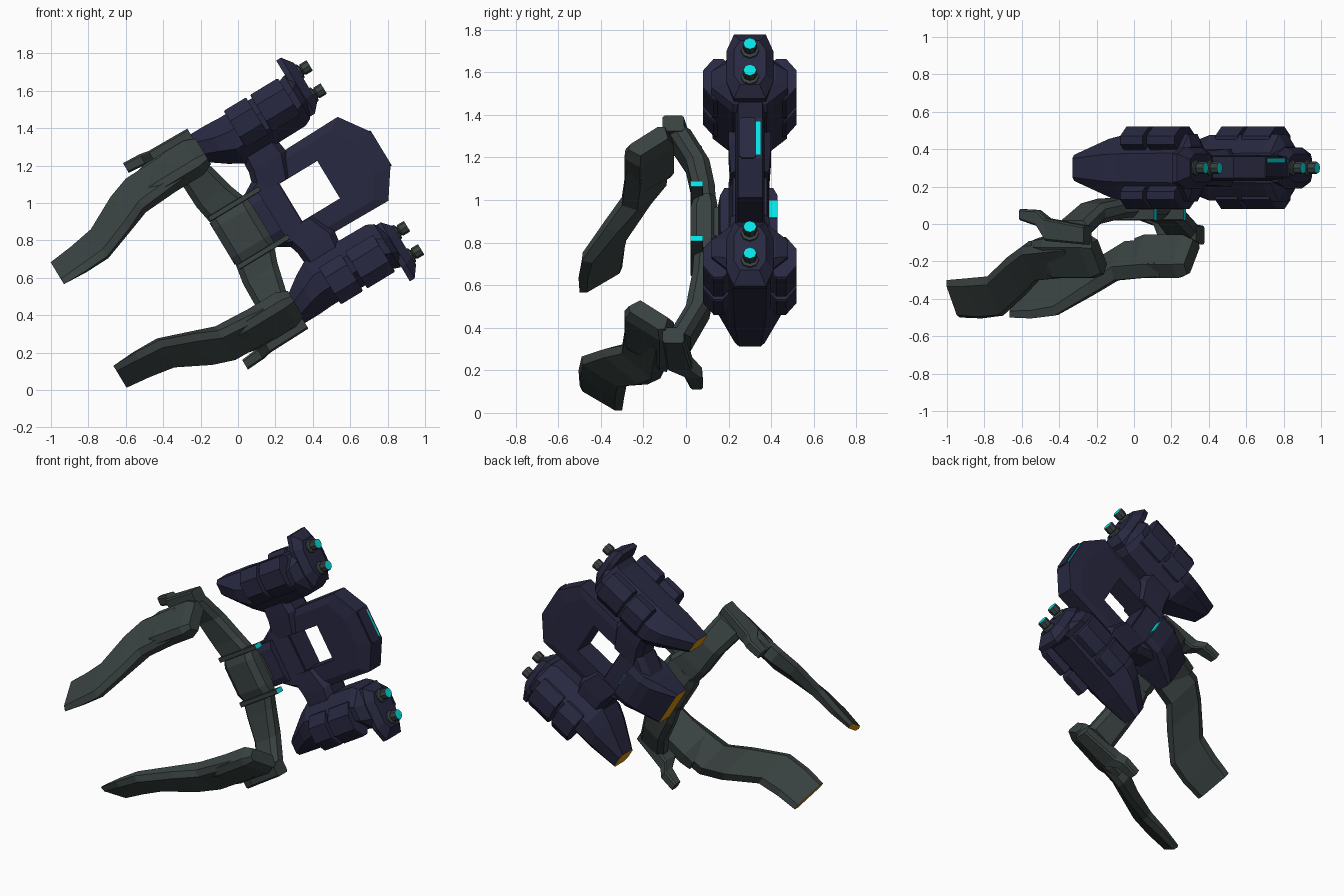
import bpy, bmesh, math
from mathutils import Vector

if "Cube" in bpy.data.objects:
    bpy.data.objects.remove(bpy.data.objects["Cube"])


def material(name, rgb):
    m = bpy.data.materials.new(name)
    m.use_nodes = True
    m.diffuse_color = (*rgb, 1)
    m.node_tree.nodes["Principled BSDF"].inputs["Base Color"].default_value = (*rgb, 1)
    return m


PURPLE, GREEN, CYAN, ORANGE = range(4)
MATS = [material("dark purple hull", (0.021, 0.021, 0.052)),
        material("grey green metal", (0.041, 0.055, 0.053)),
        material("cyan glow", (0.002, 0.76, 0.78)),
        material("burnt orange", (0.65, 0.28, 0.004))]

# Local frame: u along the thrust axis, w across (mirror plane at 0), y depth
TILT = math.radians(31.2)
SHIFT_U, SHIFT_W, MID_Y = 0.012, 0.711, 0.30


def place(p):
    u, w, y = p[0] + SHIFT_U, p[1] + SHIFT_W, p[2]
    c, s = math.cos(TILT), math.sin(TILT)
    return Vector((u * c - w * s, y, u * s + w * c))


def finish(name, bm):
    bmesh.ops.recalc_face_normals(bm, faces=bm.faces)
    me = bpy.data.meshes.new(name)
    for m in MATS:
        me.materials.append(m)
    bm.to_mesh(me)
    bm.free()
    ob = bpy.data.objects.new(name, me)
    bpy.context.collection.objects.link(ob)


def loft(name, rings, mat, start=None, end=None, side=1):
    """Skin a row of equal rings and cap both ends; side -1 mirrors across w."""
    bm = bmesh.new()
    rows = [[bm.verts.new(place((u, w * side, y))) for u, w, y in r] for r in rings]
    n = len(rows[0])
    for a, b in zip(rows, rows[1:]):
        for i in range(n):
            j = (i + 1) % n
            bm.faces.new((a[i], a[j], b[j], b[i])).material_index = mat
    bm.faces.new(rows[0]).material_index = mat if start is None else start
    bm.faces.new(rows[-1]).material_index = mat if end is None else end
    finish(name, bm)


def octagon(b0, b1, y0, y1, cb, cy):
    return [(b0 + cb, y0), (b1 - cb, y0), (b1, y0 + cy), (b1, y1 - cy),
            (b1 - cb, y1), (b0 + cb, y1), (b0, y1 - cy), (b0, y0 + cy)]


def along_u(u, *dims):
    return [(u, b, y) for b, y in octagon(*dims)]


def along_w(w, *dims):
    return [(b, w, y) for b, y in octagon(*dims)]


def box(name, u0, u1, w0, w1, y0, y1, mat, side=1, c=0.003, end=None):
    dims = (w0, w1, y0, y1, c, c)
    loft(name, [along_u(u0, *dims), along_u(u1, *dims)], mat, end=end, side=side)


def disc(u, w, r):
    return [(u, w + r * math.cos(a * math.pi / 4), MID_Y + r * math.sin(a * math.pi / 4))
            for a in range(8)]


def blade(u, p, q, out, back):
    """Six-sided section from edge p to edge q, both (w, y); out/back are depths."""
    p, q = Vector(p), Vector(q)
    d = (q - p).normalized()
    n = Vector((-d.y, d.x))
    a, b = p.lerp(q, 0.12), p.lerp(q, 0.88)
    return [(u, v.x, v.y) for v in
            (p, a + n * out, b + n * out, q, b - n * back, a - n * back)]


def build_pod(tag, side):
    # Tapered hull with an orange nose cap
    hull = [(0.39, 0.48, 0.59, 0.07, 0.02, 0.02), (0.57, 0.35, 0.59, 0.155, 0.08, 0.085),
            (0.65, 0.305, 0.585, 0.175, 0.09, 0.1), (1.03, 0.31, 0.585, 0.18, 0.09, 0.1),
            (1.07, 0.33, 0.60, 0.18, 0.09, 0.1), (1.10, 0.38, 0.58, 0.12, 0.05, 0.05)]
    loft(tag + "_pod_hull",
         [along_u(u, a, b, MID_Y - h, MID_Y + h, cb, cy) for u, a, b, h, cb, cy in hull],
         PURPLE, start=ORANGE, side=side)
    # Armour pads on both flanks
    for i, (u0, u1) in enumerate([(0.695, 0.835), (0.86, 1.035)]):
        for label, s in (("front", -1), ("back", 1)):
            y0, y1 = sorted((MID_Y + s * 0.075, MID_Y + s * 0.22))
            rings = [along_u(u, a, b, y0, y1, 0.065, 0.05) for u, a, b in
                     ((u0, 0.38, 0.60), (u0 + 0.008, 0.375, 0.605),
                      (u1 - 0.008, 0.375, 0.605), (u1, 0.38, 0.60))]
            loft(f"{tag}_pod_pad_{label}_{i + 1}", rings, PURPLE, side=side)
    # Thruster plate
    loft(tag + "_thruster_plate",
         [along_u(1.075, 0.34, 0.69, MID_Y - 0.11, MID_Y + 0.11, 0.09, 0.035),
          along_u(1.105, 0.34, 0.69, MID_Y - 0.11, MID_Y + 0.11, 0.09, 0.035),
          along_u(1.15, 0.39, 0.63, MID_Y - 0.075, MID_Y + 0.075, 0.05, 0.03)],
         PURPLE, side=side)
    # Nozzles with glowing ends
    for i, w in enumerate((0.43, 0.575)):
        loft(f"{tag}_nozzle_{i + 1}",
             [disc(1.13, w, 0.046), disc(1.158, w, 0.042), disc(1.164, w, 0.024),
              disc(1.172, w, 0.033), disc(1.21, w, 0.033), disc(1.215, w, 0.031)],
             GREEN, end=CYAN, side=side)
    # Strut joining pod and frame
    loft(tag + "_pod_strut",
         [along_w(0.12, 0.60, 0.82, 0.21, 0.39, 0.03, 0.04),
          along_w(0.25, 0.64, 0.87, 0.20, 0.40, 0.03, 0.04),
          along_w(0.39, 0.65, 0.85, 0.20, 0.40, 0.03, 0.04)], PURPLE, side=side)


def build_arm(tag, side):
    # Spine link curving forward to the shoulder
    loft(tag + "_arm_link",
         [along_w(0.13, 0.325, 0.56, 0.04, 0.14, 0.03, 0.03),
          along_w(0.24, 0.305, 0.52, 0.03, 0.135, 0.03, 0.03),
          along_w(0.40, 0.30, 0.48, 0.0, 0.11, 0.03, 0.03),
          along_w(0.57, 0.28, 0.475, -0.09, 0.02, 0.03, 0.03)], GREEN, side=side)
    # Collar plate with a glowing end
    box(tag + "_collar_plate", 0.33, 0.645, 0.135, 0.165, 0.02, 0.08, GREEN, side, end=CYAN)
    # Shoulder flange and block
    loft(tag + "_shoulder_flange",
         [along_u(0.09, 0.585, 0.645, 0.02, 0.08, 0.01, 0.01),
          along_u(0.19, 0.575, 0.64, -0.01, 0.075, 0.01, 0.01),
          along_u(0.24, 0.55, 0.63, -0.09, 0.03, 0.01, 0.01),
          along_u(0.48, 0.54, 0.625, -0.11, -0.01, 0.01, 0.01)], GREEN, side=side)
    loft(tag + "_shoulder_block",
         [blade(0.12, (0.565, -0.09), (0.43, -0.27), 0.02, 0.06),
          blade(0.19, (0.57, -0.08), (0.42, -0.29), 0.035, 0.085),
          blade(0.43, (0.57, -0.08), (0.42, -0.29), 0.035, 0.085),
          blade(0.49, (0.555, -0.10), (0.43, -0.27), 0.02, 0.06)], GREEN, side=side)
    # Claw blade with an orange tip face
    loft(tag + "_claw_blade",
         [blade(-0.515, (0.392, -0.30), (0.255, -0.50), 0.02, 0.02),
          blade(-0.38, (0.40, -0.29), (0.255, -0.505), 0.03, 0.03),
          blade(-0.24, (0.425, -0.28), (0.263, -0.49), 0.033, 0.04),
          blade(-0.06, (0.525, -0.18), (0.33, -0.38), 0.033, 0.055),
          blade(0.06, (0.565, -0.12), (0.385, -0.30), 0.033, 0.07),
          blade(0.33, (0.57, -0.10), (0.41, -0.28), 0.03, 0.075)],
         GREEN, start=ORANGE, side=side)


for tag, side in (("upper", 1), ("lower", -1)):
    build_pod(tag, side)
    build_arm(tag, side)

# Central frame: bevelled ring around a rectangular opening
half_out = [(0.66, 0.16), (0.80, 0.255), (1.20, 0.262), (1.305, 0.11)]
half_in = [(0.75, 0.05), (0.75, 0.117), (0.985, 0.117), (0.985, 0.05)]
outer, inner = ([*h, *[(u, -w) for u, w in reversed(h)]] for h in (half_out, half_in))
middle = [Vector(o).lerp(Vector(i), 0.3) for o, i in zip(outer, inner)]
bm = bmesh.new()
profile = [(inner, -0.07), (middle, -0.07), (outer, -0.055),
           (outer, 0.06), (middle, 0.07), (inner, 0.07)]
rows = [[bm.verts.new(place((u, w, MID_Y + dy))) for u, w in loop] for loop, dy in profile]
for k, row in enumerate(rows):
    nxt = rows[(k + 1) % len(rows)]
    for i in range(8):
        j = (i + 1) % 8
        bm.faces.new((row[i], row[j], nxt[j], nxt[i])).material_index = PURPLE
finish("central_frame", bm)
# Rail on the frame's far end, with a glow slit beside it
box("frame_end_rail", 1.28, 1.313, -0.11, 0.11, 0.25, 0.33, PURPLE, c=0.01)
box("frame_glow_slit", 1.30, 1.307, -0.09, 0.09, 0.328, 0.349, CYAN, c=0.001)

# Wide root of the frame
loft("frame_root",
     [along_u(0.50, -0.13, 0.13, 0.20, 0.40, 0.03, 0.04),
      along_u(0.62, -0.20, 0.20, 0.20, 0.39, 0.03, 0.04),
      along_u(0.745, -0.25, 0.25, 0.22, 0.38, 0.03, 0.04)], PURPLE)
# Hub running behind the spine, with an orange end and a glow plate
loft("frame_hub",
     [along_u(0.32, -0.13, 0.13, 0.20, 0.32, 0.015, 0.015),
      along_u(0.46, -0.135, 0.135, 0.15, 0.41, 0.04, 0.04),
      along_u(0.53, -0.135, 0.135, 0.15, 0.43, 0.04, 0.02),
      along_u(0.63, -0.135, 0.135, 0.16, 0.43, 0.04, 0.02)], PURPLE, start=ORANGE)
box("hub_glow_plate", 0.629, 0.634, -0.03, 0.065, 0.372, 0.429, CYAN)

# Spine block
loft("spine_block",
     [along_w(-0.15, 0.33, 0.56, 0.04, 0.14, 0.03, 0.03),
      along_w(-0.09, 0.32, 0.565, 0.02, 0.15, 0.04, 0.03),
      along_w(0.09, 0.32, 0.565, 0.02, 0.15, 0.04, 0.03),
      along_w(0.15, 0.33, 0.56, 0.04, 0.14, 0.03, 0.03)], GREEN)
box("spine_mount", 0.40, 0.55, -0.08, 0.08, 0.12, 0.22, GREEN, c=0.02)
